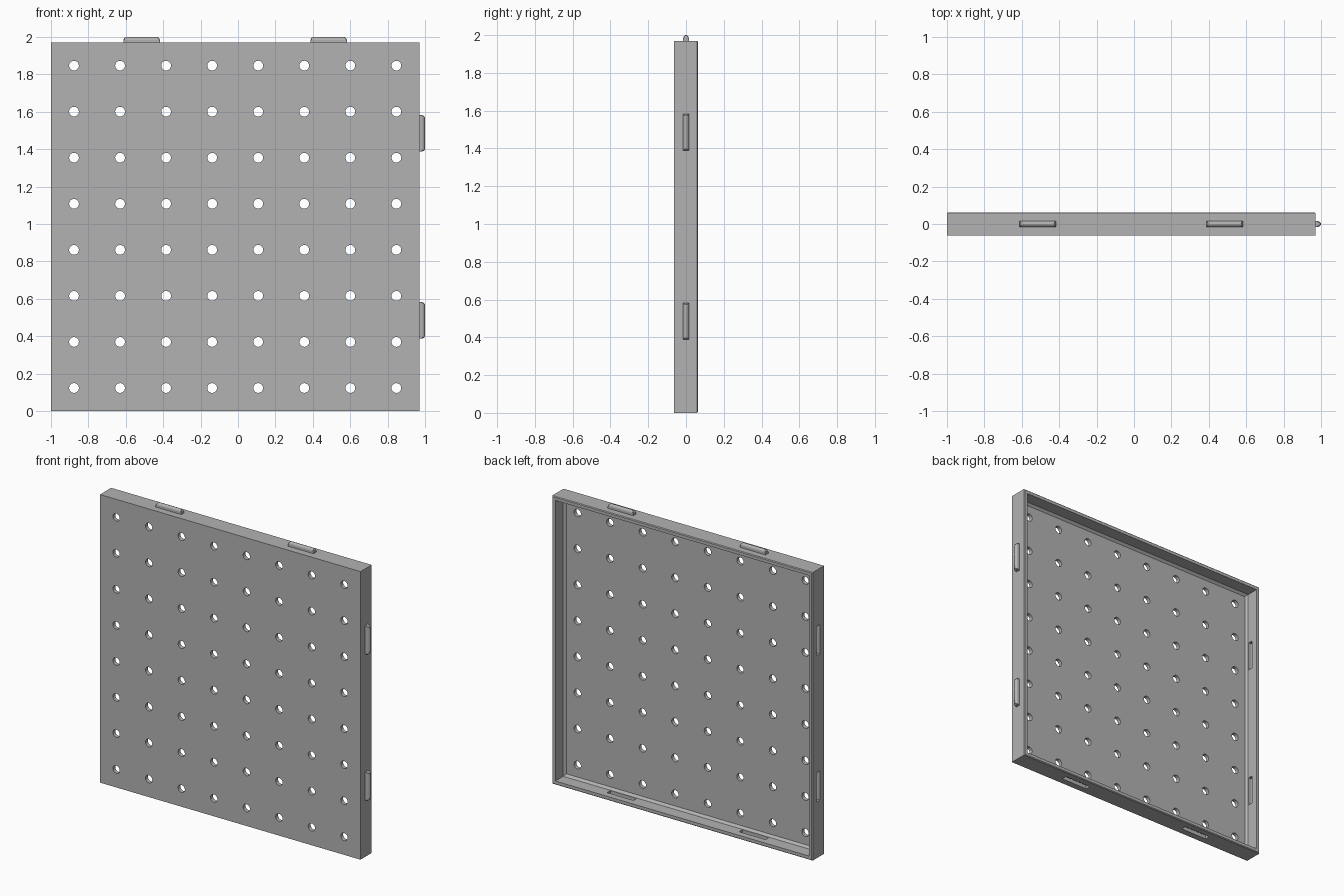
import bpy, bmesh, math
from mathutils import Matrix, Vector

cube = bpy.data.objects.get("Cube")
if cube:
    bpy.data.objects.remove(cube, do_unlink=True)

grey = bpy.data.materials.new("plain grey")
grey.use_nodes = True
colour = (0.45, 0.45, 0.45, 1)
grey.diffuse_color = colour
grey.node_tree.nodes["Principled BSDF"].inputs["Base Color"].default_value = colour

SIZE, HALF, WALL, PLATE = 1.97, 0.0625, 0.026, 0.026
MID_X, MID_Z = -1 + SIZE / 2, SIZE / 2
OFFSETS = (-0.5, 0.5)          # joint positions along each edge


def add_box(bm, low, high):
    low, high = Vector(low), Vector(high)
    m = Matrix.Translation((low + high) / 2) @ Matrix.Diagonal((*(high - low), 1))
    return bmesh.ops.create_cube(bm, size=1, matrix=m)["verts"]


def bevel_edges(bm, test, width, segments=1):
    edges = [e for e in bm.edges if all(test(v.co) for v in e.verts)]
    bmesh.ops.bevel(bm, geom=edges, offset=width, segments=segments,
                    profile=0.5, affect='EDGES')


def finish(bm, name):
    bmesh.ops.recalc_face_normals(bm, faces=bm.faces)
    mesh = bpy.data.meshes.new(name)
    bm.to_mesh(mesh)
    bm.free()
    mesh.materials.append(grey)
    ob = bpy.data.objects.new(name, mesh)
    bpy.context.collection.objects.link(ob)
    return ob


def cut(ob, cutter):
    mod = ob.modifiers.new("cut", 'BOOLEAN')
    mod.operation, mod.solver, mod.object = 'DIFFERENCE', 'EXACT', cutter
    bpy.context.view_layer.objects.active = ob
    bpy.ops.object.modifier_apply(modifier=mod.name)
    bpy.data.objects.remove(cutter, do_unlink=True)


# Panel body with a softened rear outer edge
bm = bmesh.new()
add_box(bm, (-1, -HALF, 0), (-1 + SIZE, HALF, SIZE))
bevel_edges(bm, lambda c: c.y > 0, 0.005)
panel = finish(bm, "panel")

# Rear recess, chamfered where the walls meet the plate
bm = bmesh.new()
floor_y = -HALF + PLATE
add_box(bm, (-1 + WALL, floor_y, WALL), (-1 + SIZE - WALL, HALF + 0.1, SIZE - WALL))
bevel_edges(bm, lambda c: c.y < 0, 0.015)
cut(panel, finish(bm, "recess_cutter"))

# Grid of round holes through the plate
bm = bmesh.new()
step = SIZE / 8
for i in range(8):
    for j in range(8):
        place = Matrix.Translation((-1 + step * (i + 0.5), floor_y, step * (j + 0.5)))
        bmesh.ops.create_cone(bm, cap_ends=True, segments=24, radius1=0.026,
                              radius2=0.026, depth=0.1,
                              matrix=place @ Matrix.Rotation(math.pi / 2, 4, 'X'))

# Slots through the bottom wall and the -x wall
for d in OFFSETS:
    x, z = MID_X + d, MID_Z + d
    add_box(bm, (x - 0.1, -0.018, -0.02), (x + 0.1, 0.018, WALL + 0.02))
    add_box(bm, (-1.02, -0.018, z - 0.1), (-1 + WALL + 0.02, 0.018, z + 0.1))
cut(panel, finish(bm, "hole_cutter"))


# Tabs with rounded tips on the top and the +x side
def tab(name, place):
    bm = bmesh.new()
    add_box(bm, (-0.097, -0.015, -0.01), (0.097, 0.015, 0.03))
    bevel_edges(bm, lambda c: abs(c.x) > 0.09 and c.z > 0, 0.016, 3)
    tip = [e for e in bm.edges if len(e.link_faces) == 2
           and e.calc_face_angle() > 1.2
           and min(v.co.z for v in e.verts) > 0.01]
    bmesh.ops.bevel(bm, geom=tip, offset=0.004, segments=1, affect='EDGES')
    bm.transform(place)
    return finish(bm, name)


for n, d in zip(("a", "b"), OFFSETS):
    tab("top_tab_" + n, Matrix.Translation((MID_X + d, 0, SIZE)))
    tab("side_tab_" + n, Matrix.Translation((-1 + SIZE, 0, MID_Z + d))
        @ Matrix.Rotation(math.pi / 2, 4, 'Y'))
